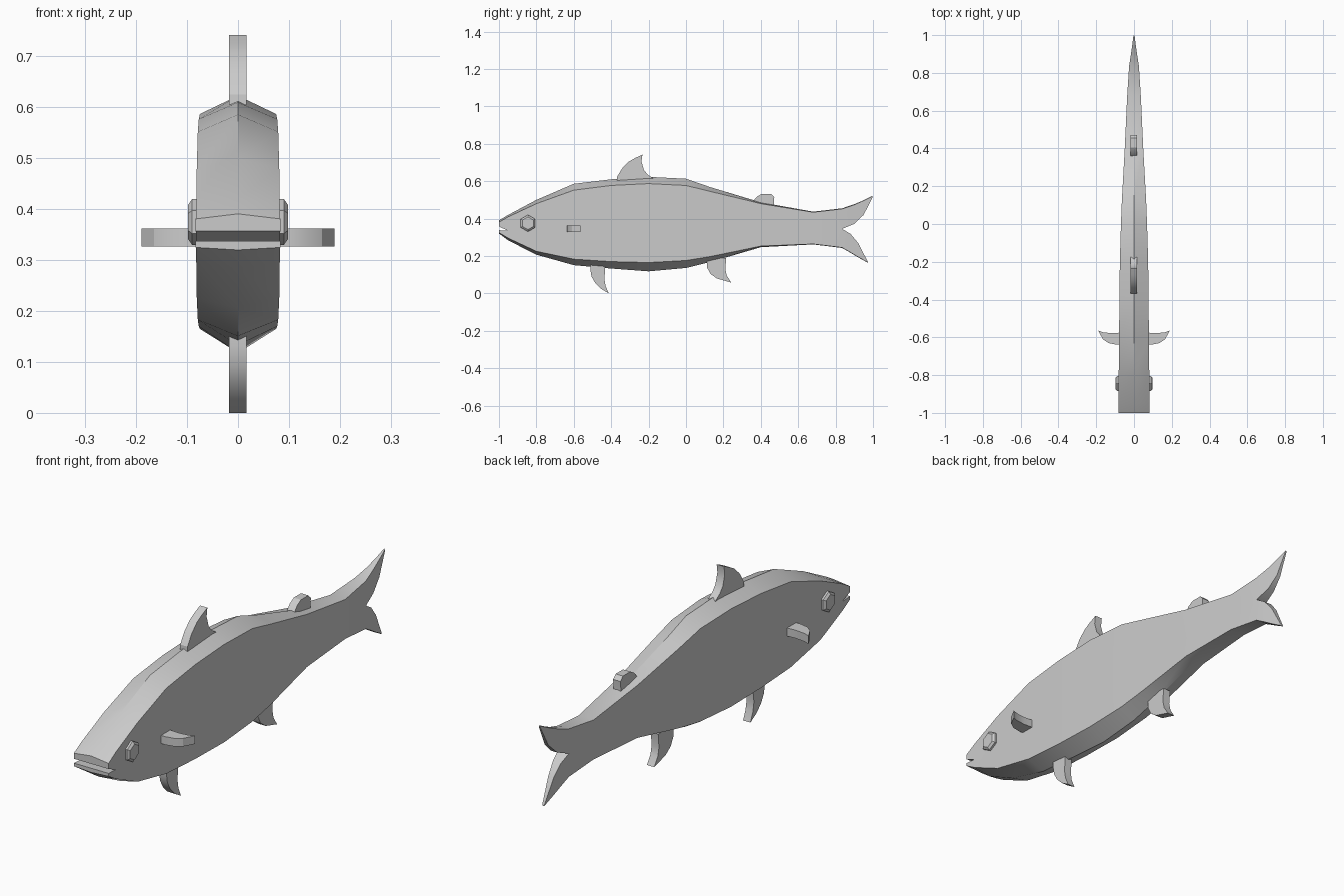
import bpy, bmesh, math

if "Cube" in bpy.data.objects:
    bpy.data.objects.remove(bpy.data.objects["Cube"])


def finish(name, bm, smooth=False):
    bmesh.ops.recalc_face_normals(bm, faces=bm.faces[:])
    me = bpy.data.meshes.new(name)
    bm.to_mesh(me)
    bm.free()
    ob = bpy.data.objects.new(name, me)
    bpy.context.collection.objects.link(ob)
    if smooth:
        bpy.ops.object.select_all(action='DESELECT')
        ob.select_set(True)
        bpy.context.view_layer.objects.active = ob
        bpy.ops.object.shade_smooth_by_angle(angle=math.radians(25))
    return ob


def loft_half(bm, stations, inside_closed):
    # Station: y, mid-line z, side-edge z, ridge z, half width
    rings = []
    for y, mid, side, ridge, w in stations:
        pts = [(-w, mid), (-w, side), (0, ridge), (w, side), (w, mid)]
        rings.append([bm.verts.new((x, y, z)) for x, z in pts])
    for i, (a, b) in enumerate(zip(rings, rings[1:])):
        for k in range(4):
            bm.faces.new((a[k], a[k + 1], b[k + 1], b[k]))
        if inside_closed(stations[i][0]):
            bm.faces.new((a[4], a[0], b[0], b[4]))
    bm.faces.new(rings[0])
    bm.faces.new(rings[-1])


# Body with jaws and forked tail, lofted as upper and lower halves
upper = [
    (-1.0, .357, .381, .391, .083), (-.95, .335, .41, .42, .082),
    (-.8, .335, .48, .50, .081), (-.6, .335, .552, .586, .079),
    (-.4, .335, .577, .61, .077), (-.2, .335, .587, .623, .075),
    (0, .335, .577, .613, .069), (.13, .335, .545, .568, .064),
    (.4, .34, .48, .487, .049), (.68, .345, .434, .437, .036),
    (.835, .345, .452, .455, .026), (.9, .372, .474, .477, .016),
    (.95, .42, .496, .498, .009), (.998, .515, .52, .522, .003)]
lower = [
    (-1.0, .338, .325, .32, .083), (-.95, .335, .295, .283, .082),
    (-.8, .335, .225, .207, .081), (-.6, .335, .183, .151, .079),
    (-.4, .335, .17, .133, .077), (-.2, .335, .165, .118, .075),
    (0, .335, .176, .136, .069), (.13, .335, .197, .168, .064),
    (.4, .34, .253, .247, .049), (.68, .345, .264, .262, .036),
    (.835, .345, .245, .243, .026), (.88, .318, .219, .217, .019),
    (.92, .27, .195, .193, .013), (.972, .17, .166, .164, .005)]
bm = bmesh.new()
for half in (upper, lower):
    loft_half(bm, half, lambda y: y < -.96 or y > .8)
bmesh.ops.remove_doubles(bm, verts=bm.verts[:], dist=.0005)
finish("body", bm, True)


def slab(name, outline, to_3d, lo, hi):
    # Flat fin: outline extruded between two depths
    bm = bmesh.new()
    a = [bm.verts.new(to_3d(u, v, lo)) for u, v in outline]
    b = [bm.verts.new(to_3d(u, v, hi)) for u, v in outline]
    bm.faces.new(a)
    bm.faces.new(b)
    n = len(a)
    for i in range(n):
        j = (i + 1) % n
        bm.faces.new((a[i], a[j], b[j], b[i]))
    return finish(name, bm, True)


# Fins on the centre line
fins = {
    "dorsal_fin": [(-.37, .59), (-.368, .625), (-.34, .67), (-.305, .705),
                   (-.27, .725), (-.233, .742), (-.238, .705), (-.225, .66),
                   (-.205, .635), (-.175, .615), (-.175, .58)],
    "adipose_fin": [(.36, .46), (.36, .495), (.38, .518), (.405, .532),
                    (.455, .532), (.472, .515), (.47, .485), (.47, .45)],
    "pelvic_fin": [(-.51, .17), (-.512, .13), (-.505, .09), (-.485, .055),
                   (-.455, .025), (-.413, .0), (-.43, .04), (-.437, .08),
                   (-.432, .12), (-.432, .17)],
    "anal_fin": [(.11, .19), (.112, .14), (.13, .105), (.165, .08),
                 (.242, .058), (.218, .095), (.21, .13), (.215, .19)],
}
for name, outline in fins.items():
    slab(name, outline, lambda y, z, d: (d, y, z), -.018, .017)

# Paired pectoral fins and eyes
pectoral = [(.07, -.637), (.1, -.637), (.135, -.63), (.165, -.61),
            (.19, -.563), (.165, -.573), (.12, -.578), (.07, -.575)]
for s, tag in ((-1, "left"), (1, "right")):
    slab("pectoral_fin_" + tag, pectoral, lambda x, y, d: (s * x, y, d), .327, .362)
    bm = bmesh.new()
    rings = []
    for x, r in ((.07, .045), (.09, .045), (.098, .034)):
        rings.append([bm.verts.new((s * x, -.845 + r * math.sin(k * math.pi / 3),
                                    .375 + r * math.cos(k * math.pi / 3))) for k in range(6)])
    for a, b in zip(rings, rings[1:]):
        for k in range(6):
            bm.faces.new((a[k], a[(k + 1) % 6], b[(k + 1) % 6], b[k]))
    bm.faces.new(rings[0])
    bm.faces.new(rings[-1])
    finish("eye_" + tag, bm)
